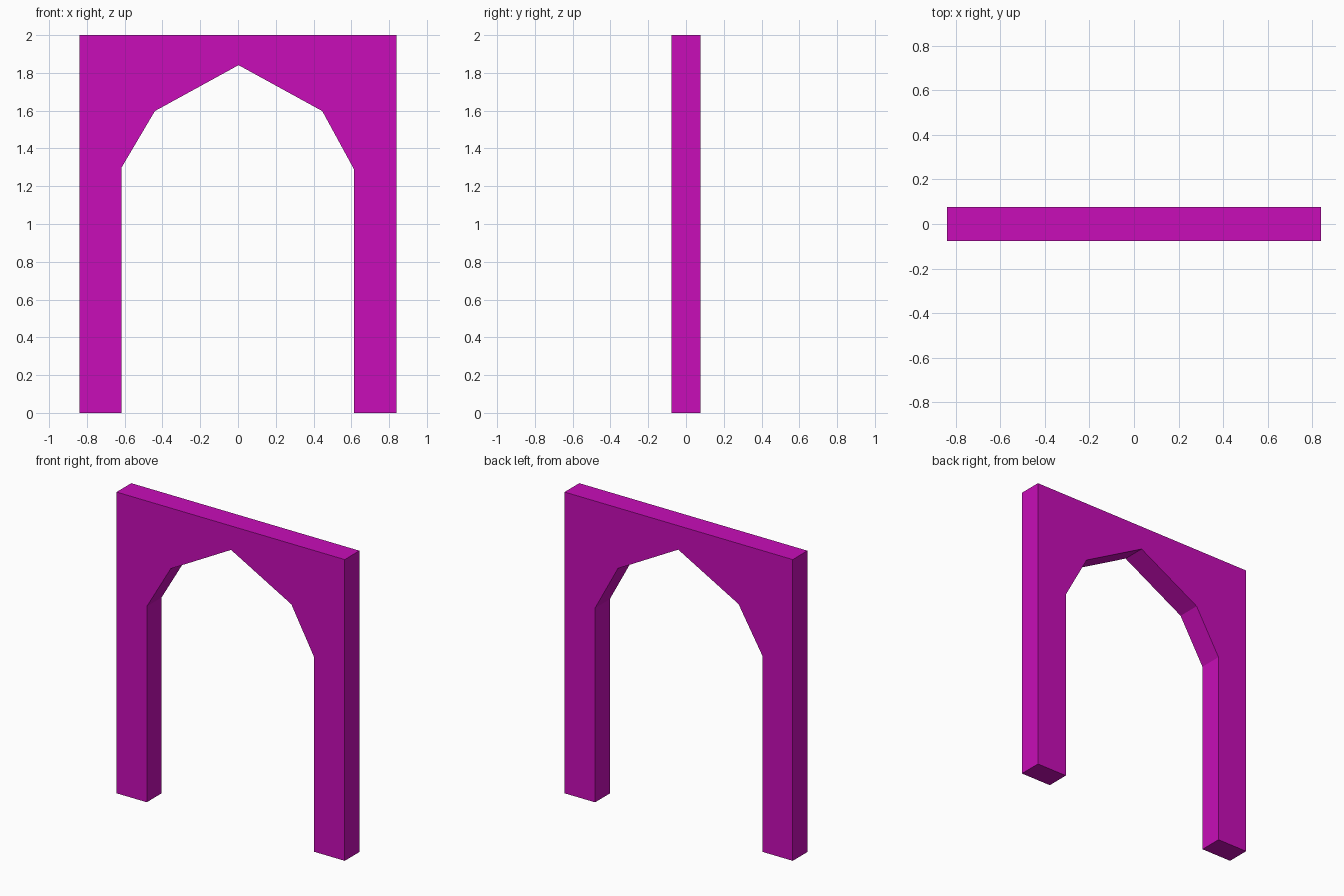
import bpy, bmesh

if "Cube" in bpy.data.objects:
    bpy.data.objects.remove(bpy.data.objects["Cube"])

HALF_WIDTH, HALF_DEPTH, HEIGHT = 0.838, 0.077, 2.0

# Front outline: outer frame, then the faceted pointed opening
outline = [
    (-HALF_WIDTH, 0), (-0.616, 0), (-0.616, 1.30), (-0.44, 1.598),
    (0.003, 1.841),
    (0.446, 1.598), (0.614, 1.29), (0.614, 0), (HALF_WIDTH, 0),
    (HALF_WIDTH, HEIGHT), (-HALF_WIDTH, HEIGHT),
]

# Extrude the outline from front to back
bm = bmesh.new()
front = bm.faces.new([bm.verts.new((x, -HALF_DEPTH, z)) for x, z in outline])
result = bmesh.ops.extrude_face_region(bm, geom=[front], use_keep_orig=True)
back_verts = [g for g in result["geom"] if isinstance(g, bmesh.types.BMVert)]
bmesh.ops.translate(bm, verts=back_verts, vec=(0, 2 * HALF_DEPTH, 0))
bmesh.ops.recalc_face_normals(bm, faces=bm.faces)

mesh = bpy.data.meshes.new("pointed_archway")
bm.to_mesh(mesh)
bm.free()

# Magenta material
paint = bpy.data.materials.new("magenta")
paint.diffuse_color = (0.58, 0.004, 0.48, 1)
paint.use_nodes = True
paint.node_tree.nodes["Principled BSDF"].inputs["Base Color"].default_value = paint.diffuse_color
mesh.materials.append(paint)

archway = bpy.data.objects.new("pointed_archway", mesh)
bpy.context.collection.objects.link(archway)
